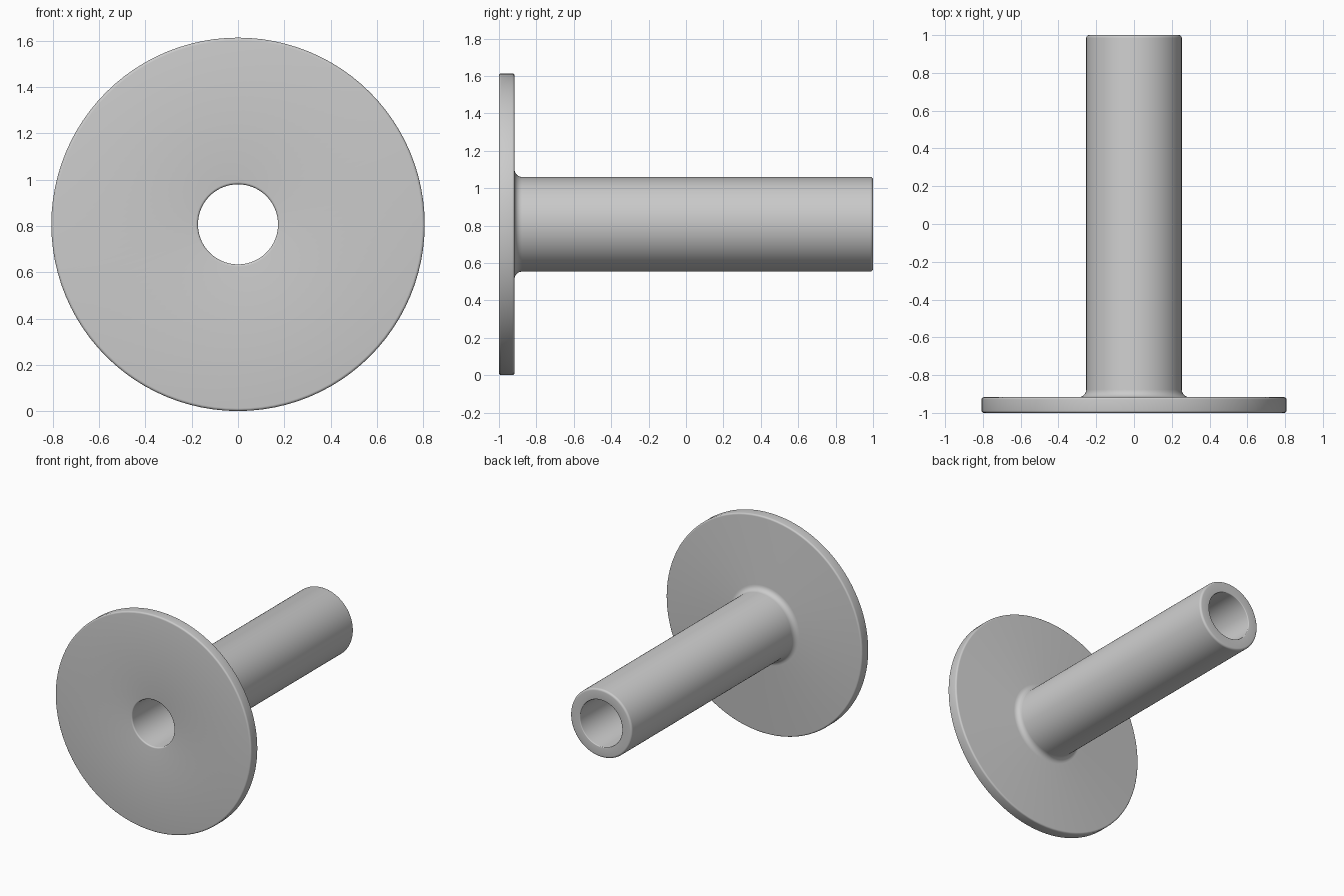
import bpy, bmesh, math
from mathutils import Vector, Matrix

cube = bpy.data.objects.get("Cube")
if cube:
    bpy.data.objects.remove(cube, do_unlink=True)

SEGMENTS = 96
FLANGE_R, TUBE_R, BORE_R = 0.807, 0.253, 0.173
FRONT, FLANGE_BACK, BACK = -1.0, -0.917, 1.0

# Plain grey finish
grey = bpy.data.materials.new("grey_metal")
grey.use_nodes = True
colour = (0.6, 0.6, 0.6, 1)
grey.diffuse_color = colour
grey.node_tree.nodes["Principled BSDF"].inputs["Base Color"].default_value = colour


def rounded_profile(corners, steps=5):
    """Replace each (radius, y, fillet) corner with a tangent arc."""
    points = []
    count = len(corners)
    for i, (r, y, fillet) in enumerate(corners):
        here = Vector((r, y))
        before = (Vector(corners[i - 1][:2]) - here).normalized()
        after = (Vector(corners[(i + 1) % count][:2]) - here).normalized()
        centre = here + (before + after) * fillet
        for s in range(steps + 1):
            a = math.pi / 2 * s / steps
            points.append(centre - after * fillet * math.cos(a) - before * fillet * math.sin(a))
    return points


# Closed half section: bore, flange, filleted neck, tube end
profile = rounded_profile([
    (BORE_R, FRONT, 0.01),
    (FLANGE_R, FRONT, 0.012),
    (FLANGE_R, FLANGE_BACK, 0.012),
    (TUBE_R, FLANGE_BACK, 0.04),
    (TUBE_R, BACK, 0.015),
    (BORE_R, BACK, 0.006),
])

# Revolve the section about the long axis
bm = bmesh.new()
ring = [bm.verts.new((p.x, p.y, 0)) for p in profile]
edges = [bm.edges.new((ring[i - 1], ring[i])) for i in range(len(ring))]
bmesh.ops.spin(bm, geom=ring + edges, cent=(0, 0, 0), axis=(0, 1, 0),
               angle=math.tau, steps=SEGMENTS, use_merge=True)
bmesh.ops.remove_doubles(bm, verts=bm.verts, dist=0.0001)
bmesh.ops.recalc_face_normals(bm, faces=bm.faces)
bmesh.ops.transform(bm, matrix=Matrix.Translation((0, 0, FLANGE_R)), verts=bm.verts)

mesh = bpy.data.meshes.new("flanged_tube")
bm.to_mesh(mesh)
bm.free()
mesh.materials.append(grey)
tube = bpy.data.objects.new("flanged_tube", mesh)
bpy.context.collection.objects.link(tube)

# Smooth curved surfaces
bpy.ops.object.select_all(action='DESELECT')
tube.select_set(True)
bpy.context.view_layer.objects.active = tube
bpy.ops.object.shade_smooth_by_angle(angle=math.radians(35))
